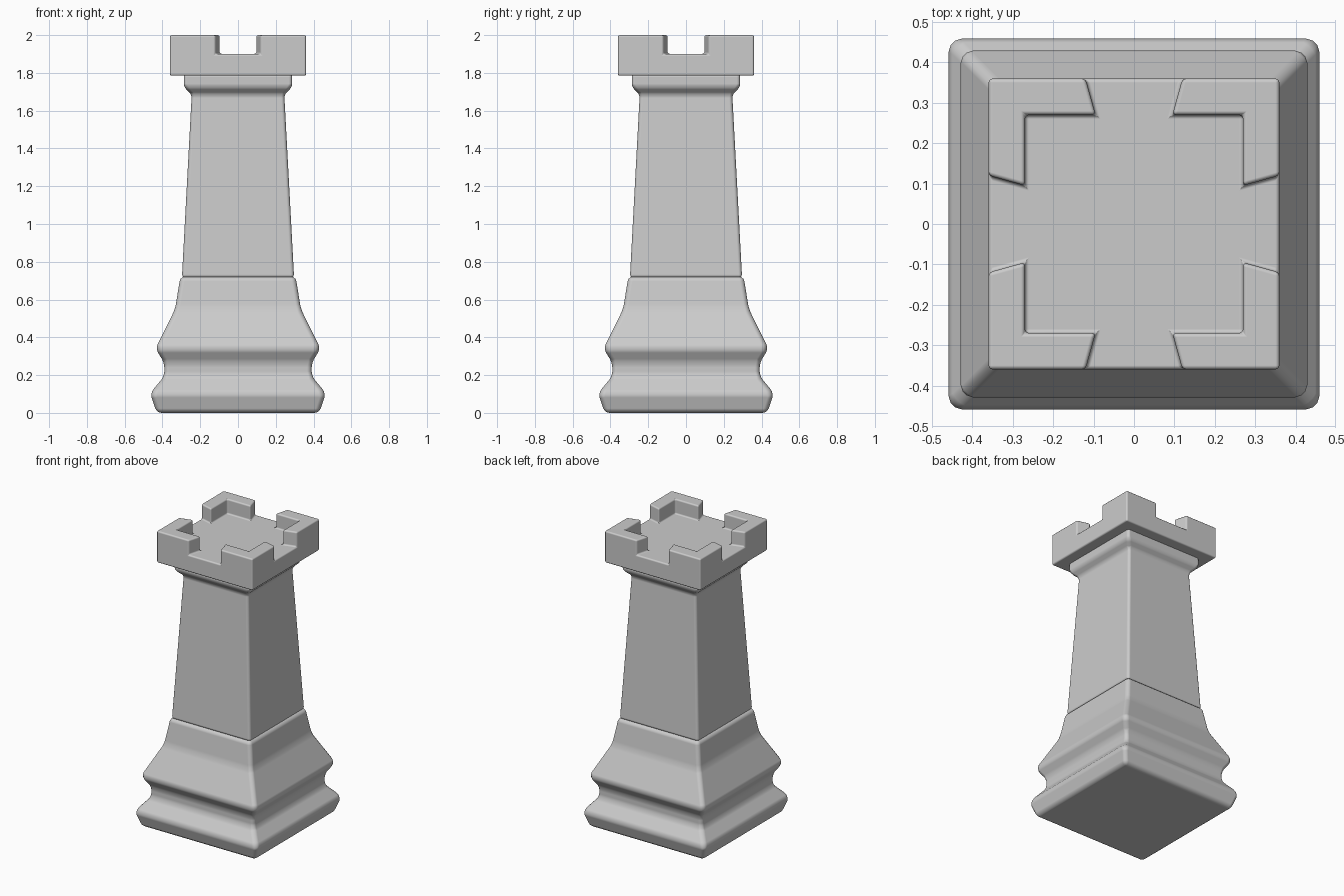
import bpy
import bmesh
from mathutils import Matrix, Vector
from math import radians

default = bpy.data.objects.get("Cube")
if default:
    bpy.data.objects.remove(default, do_unlink=True)

# One matte grey for the whole piece
grey = bpy.data.materials.new("stone_grey")
grey.use_nodes = True
colour = (0.6, 0.6, 0.6, 1)
grey.diffuse_color = colour
grey.node_tree.nodes["Principled BSDF"].inputs["Base Color"].default_value = colour


def loft(name, rings):
    """Skin a stack of closed rings of equal point count and cap both ends."""
    bm = bmesh.new()
    loops = [[bm.verts.new(p) for p in ring] for ring in rings]
    for low, high in zip(loops, loops[1:]):
        for i in range(len(low)):
            j = (i + 1) % len(low)
            bm.faces.new((low[i], low[j], high[j], high[i]))
    bm.faces.new(loops[0][::-1])
    bm.faces.new(loops[-1])
    bmesh.ops.recalc_face_normals(bm, faces=bm.faces)
    for face in bm.faces:
        face.smooth = True
    mesh = bpy.data.meshes.new(name)
    bm.to_mesh(mesh)
    bm.free()
    mesh.materials.append(grey)
    obj = bpy.data.objects.new(name, mesh)
    bpy.context.collection.objects.link(obj)
    return obj


def four_way(points, z):
    """Repeat a side's plan points around the four sides at height z."""
    return [Matrix.Rotation(radians(90 * k), 3, 'Z') @ Vector((x, y, z))
            for k in range(4) for x, y in points]


def square_stack(name, profile):
    return loft(name, [four_way([(half, half)], z) for half, z in profile])


def round_edges(obj, width):
    bevel = obj.modifiers.new("rounded_edges", 'BEVEL')
    bevel.width = width
    bevel.segments = 3
    bevel.limit_method = 'ANGLE'
    bevel.angle_limit = radians(15)
    bevel.harden_normals = True


# Stepped plinth with a waisted neck
base = square_stack("base", [
    (0.43, 0), (0.465, 0.105), (0.39, 0.195), (0.39, 0.265),
    (0.437, 0.34), (0.333, 0.55), (0.305, 0.722)])
round_edges(base, 0.025)

# Tapered tower with a collar under the crown
shaft = square_stack("shaft", [
    (0.297, 0.715), (0.245, 1.685), (0.287, 1.725), (0.287, 1.795)])
round_edges(shaft, 0.018)

# Square crown, hollowed with one notch in each side
crown = square_stack("crown", [(0.36, 1.785), (0.36, 2.0)])
side = [(0.27, -0.27), (0.27, -0.095), (0.40, -0.131), (0.40, 0.131), (0.27, 0.095)]
cutter = loft("crown_cutter", [four_way(side, z) for z in (1.9, 2.1)])
cutter.hide_render = True
cutter.hide_set(True)
cutter.display_type = 'WIRE'
cut = crown.modifiers.new("battlements", 'BOOLEAN')
cut.operation = 'DIFFERENCE'
cut.solver = 'EXACT'
cut.object = cutter
round_edges(crown, 0.01)
